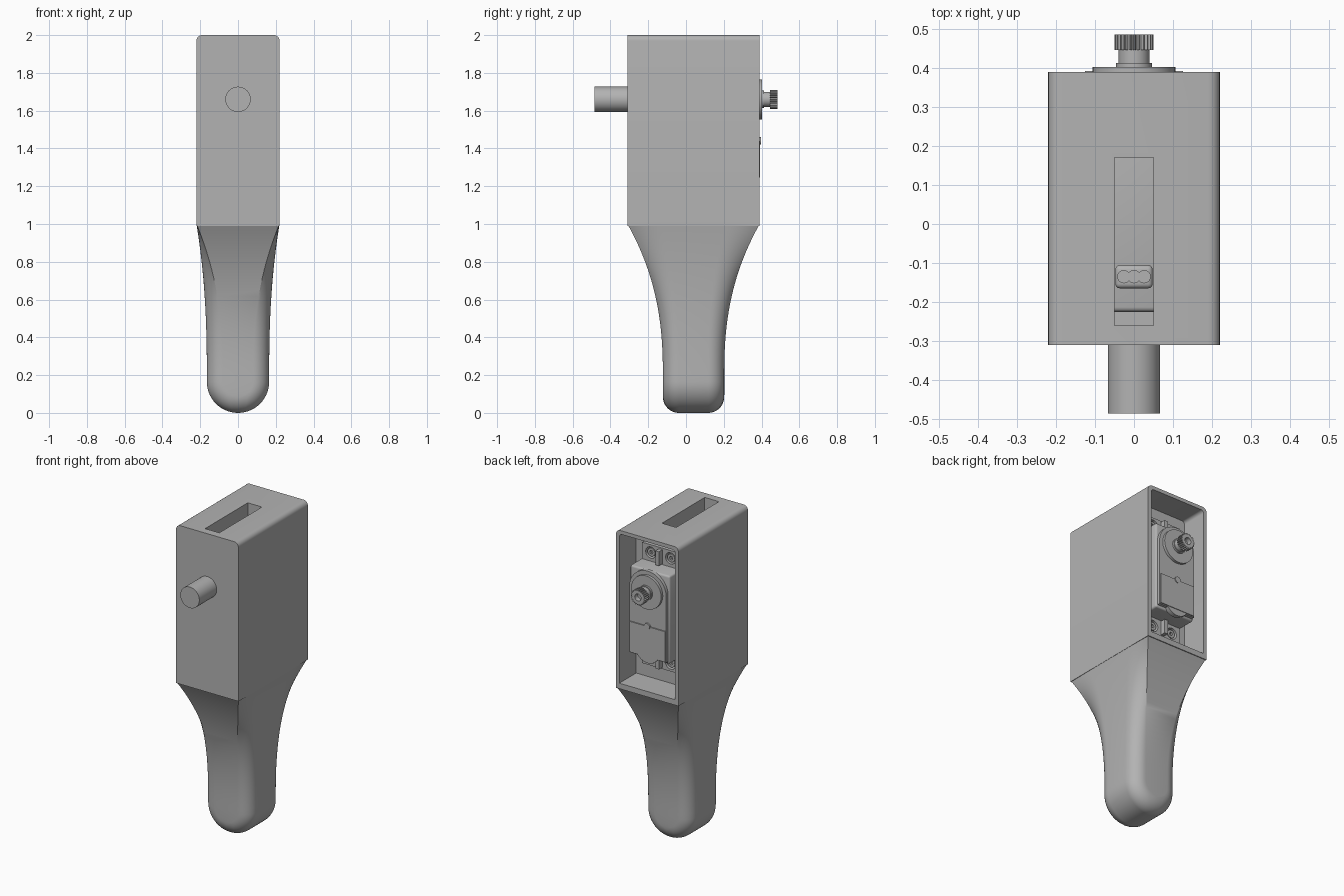
import bpy, bmesh, math

if "Cube" in bpy.data.objects:
    bpy.data.objects.remove(bpy.data.objects["Cube"])

grey = bpy.data.materials.new("plain grey")
grey.diffuse_color = (0.45, 0.45, 0.45, 1)
grey.use_nodes = True
grey.node_tree.nodes["Principled BSDF"].inputs["Base Color"].default_value = grey.diffuse_color


def finish(name, bm):
    bmesh.ops.remove_doubles(bm, verts=bm.verts, dist=1e-5)
    bmesh.ops.recalc_face_normals(bm, faces=bm.faces)
    mesh = bpy.data.meshes.new(name)
    bm.to_mesh(mesh)
    bm.free()
    mesh.materials.append(grey)
    ob = bpy.data.objects.new(name, mesh)
    bpy.context.collection.objects.link(ob)
    return ob


def select(ob):
    bpy.ops.object.select_all(action='DESELECT')
    ob.select_set(True)
    bpy.context.view_layer.objects.active = ob


def smooth(ob, angle=30):
    select(ob)
    bpy.ops.object.shade_smooth_by_angle(angle=math.radians(angle))
    return ob


def prism(name, pts, y0, y1):
    """Extrude an (x, z) outline along y."""
    bm = bmesh.new()
    a = [bm.verts.new((x, y0, z)) for x, z in pts]
    b = [bm.verts.new((x, y1, z)) for x, z in pts]
    bm.faces.new(a)
    bm.faces.new(b[::-1])
    for i in range(len(a)):
        j = (i + 1) % len(a)
        bm.faces.new((a[i], b[i], b[j], a[j]))
    return finish(name, bm)


def box(name, x0, x1, y0, y1, z0, z1):
    return prism(name, [(x0, z0), (x1, z0), (x1, z1), (x0, z1)], y0, y1)


def arc(cx, cz, r, a0, a1, n):
    return [(cx + r * math.cos(math.radians(a0 + (a1 - a0) * i / n)),
             cz + r * math.sin(math.radians(a0 + (a1 - a0) * i / n))) for i in range(n + 1)]


def cyl(name, x, z, r, y0, y1, n=40):
    return smooth(prism(name, arc(x, z, r, 0, 360, n)[:-1], y0, y1))


def cut(ob, *cutters):
    for c in cutters:
        m = ob.modifiers.new("cut", 'BOOLEAN')
        m.operation, m.solver, m.object = 'DIFFERENCE', 'EXACT', c
        select(ob)
        bpy.ops.object.modifier_apply(modifier=m.name)
        bpy.data.objects.remove(c)
    return ob


def bevel(ob, width, segments=3):
    m = ob.modifiers.new("bevel", 'BEVEL')
    m.width, m.segments, m.limit_method = width, segments, 'ANGLE'
    select(ob)
    bpy.ops.object.modifier_apply(modifier=m.name)
    return smooth(ob)


# Housing: box rounded along its top edges, open at the back, slotted on top
W, Y0, Y1, YC = 0.22, -0.31, 0.39, 0.04
outline = [(-W, 0.99), (W, 0.99)] + arc(W - 0.03, 1.97, 0.03, 0, 90, 6) + arc(-W + 0.03, 1.97, 0.03, 90, 180, 6)
inner = [(-0.197, 1.025), (0.197, 1.025)] + arc(0.177, 1.957, 0.02, 0, 90, 4) + arc(-0.177, 1.957, 0.02, 90, 180, 4)
housing = prism("housing", outline, Y0, Y1)
smooth(cut(housing,
           prism("cavity", inner, 0.22, 0.5),
           box("pocket", -0.147, 0.147, -0.26, 0.3, 1.215, 1.795),
           box("slot", -0.05, 0.05, -0.26, 0.17, 1.7, 2.1)))

# Handle: rectangle lofted into a rounded bar with a half-round end
HX, HY, R, N = 0.165, 0.1625, 0.085, 10


def quarter(z):
    """Corner of the section at height z, from front centre to side centre."""
    pts = []
    if z < HX:
        a0 = math.asin(max(0, 1 - z / R))
        for i in range(N + 1):
            a = a0 + (math.pi / 2 - a0) * i / N
            d = R * (1 - math.sin(a))
            pts.append((math.sqrt(max(0, (HX - d) ** 2 - (HX - z) ** 2)), HY - R + R * math.cos(a)))
        return pts
    u = min(1, (1 - z) / 0.8)
    t = 1 - (1 - u) ** 2.4
    for i in range(N + 1):
        a = math.pi / 2 * i / N
        round_x, round_y = HX - R + R * math.sin(a), HY - R + R * math.cos(a)
        pts.append((W + (round_x - W) * t, (0.35 - 0.18 * i / N) * (1 - t) + round_y * t))
    return pts


levels = [HX * (1 - math.cos(math.pi / 2 * i / 14)) for i in range(14)]
levels += [HX + (1 - HX) * i / 24 for i in range(25)]
bm = bmesh.new()
rings = []
for z in levels:
    q = quarter(z)
    loop = ([(x, -y) for x, y in q] + [(x, y) for x, y in q[::-1]]
            + [(-x, y) for x, y in q] + [(-x, -y) for x, y in q[::-1]])
    rings.append([bm.verts.new((x, YC + y, z)) for x, y in loop])
for a, b in zip(rings, rings[1:]):
    for i in range(len(a)):
        j = (i + 1) % len(a)
        bm.faces.new((a[i], a[j], b[j], b[i]))
bm.faces.new(rings[-1])
smooth(finish("handle", bm), 25)

# Front pivot pin
GZ = 1.66
cyl("pivot_pin", 0, GZ, 0.067, -0.485, -0.305, 48)

# Motor case, with its stepped lid
bevel(box("motor_case", -0.14, 0.14, -0.225, 0.365, 1.225, 1.785), 0.012)
arch = [(-0.13, 1.24), (0.13, 1.24)] + arc(0, GZ, 0.13, 0, 180, 28)
smooth(prism("case_lid", arch, 0.36, 0.385))
box("lower_lid_plate", -0.125, 0.125, 0.38, 0.392, 1.245, 1.44)
cyl("lid_button", 0, 1.44, 0.02, 0.38, 0.396, 20)
smooth(prism("lid_lower_lobe", arc(0, 1.29, 0.085, 180, 360, 20), 0.36, 0.388))

# Mounting flanges with screw holes, ribs and screws
for side, z0, z1, hz in (("upper", 1.78, 1.89, 1.84), ("lower", 1.12, 1.23, 1.17)):
    flange = box(side + "_flange", -0.13, 0.13, 0.218, 0.255, z0, z1)
    cut(flange, *[cyl("hole", x, hz, 0.036, 0.1, 0.4, 24) for x in (-0.07, 0.07)])
    smooth(flange)
    box(side + "_flange_rib", -0.012, 0.012, 0.25, 0.29, z0 + 0.01, z1 - 0.01)
    for x in (-0.07, 0.07):
        screw = cyl(side + "_screw", x, hz, 0.026, 0.215, 0.25, 24)
        smooth(cut(screw, cyl("socket", x, hz, 0.012, 0.235, 0.3, 6)))

# Output gear: disc, collar, neck and toothed head
cyl("gear_disc", 0, GZ, 0.106, 0.375, 0.402, 48)
cyl("gear_collar", 0, GZ, 0.046, 0.39, 0.413, 32)
cyl("gear_neck", 0, GZ, 0.04, 0.39, 0.45, 32)
teeth = []
for i in range(100):
    r = 0.05 if i % 4 < 2 else 0.043
    a = 2 * math.pi * i / 100
    teeth.append((r * math.cos(a), GZ + r * math.sin(a)))
cut(prism("toothed_head", teeth, 0.446, 0.485), cyl("bore", 0, GZ, 0.022, 0.455, 0.6, 24))

# Cable boot and three wires below the slot
bevel(box("cable_boot", -0.048, 0.048, -0.165, -0.105, 1.77, 1.82), 0.012)
for x in (-0.026, 0, 0.026):
    bm = bmesh.new()
    bmesh.ops.create_cone(bm, cap_ends=True, segments=20, radius1=0.017, radius2=0.017, depth=0.05)
    bmesh.ops.translate(bm, verts=bm.verts, vec=(x, -0.135, 1.815))
    smooth(finish("wire", bm))
